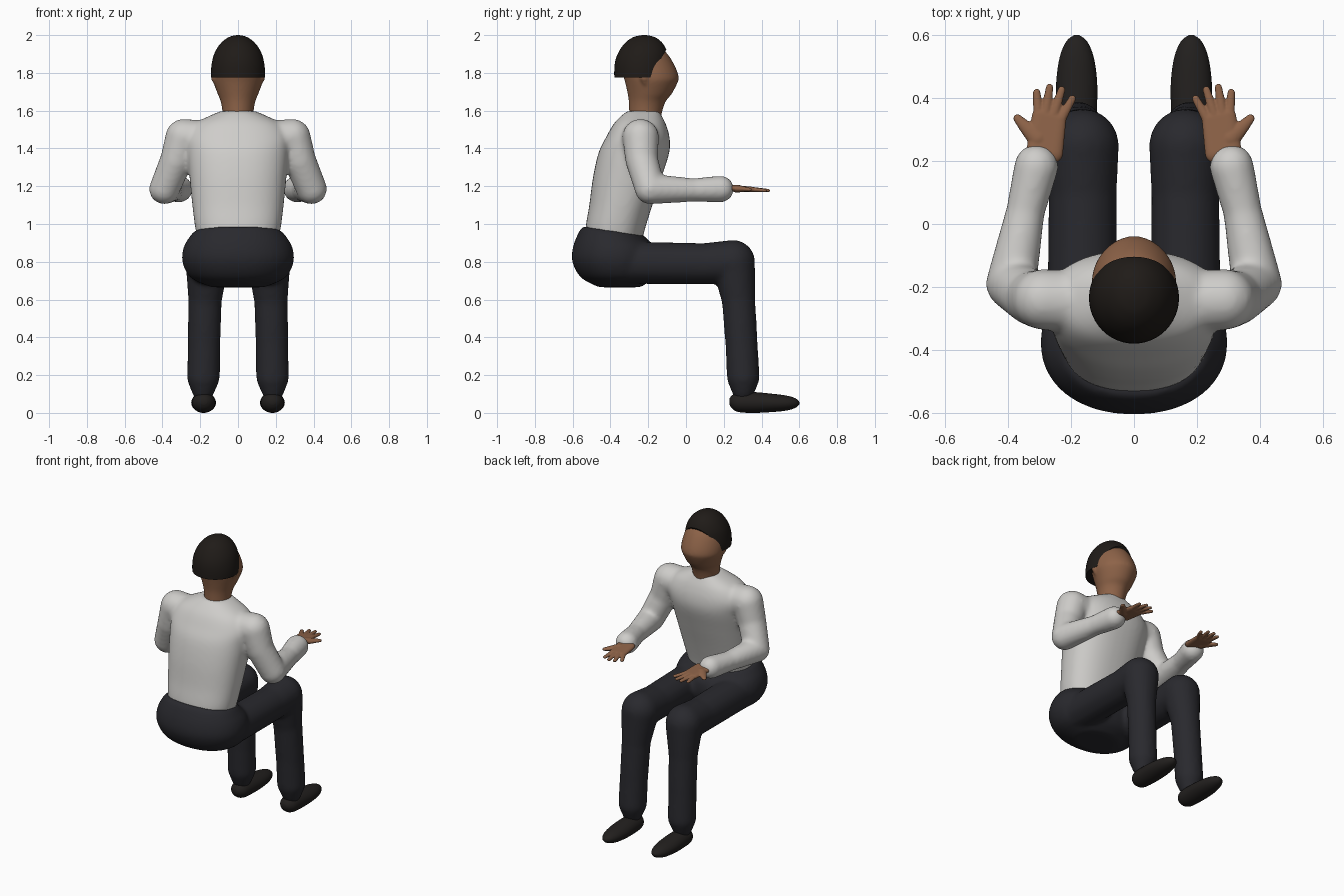
import bpy, bmesh, math
from mathutils import Vector

if "Cube" in bpy.data.objects:
    bpy.data.objects.remove(bpy.data.objects["Cube"])


def material(name, rgb):
    m = bpy.data.materials.new(name)
    m.diffuse_color = (*rgb, 1)
    m.use_nodes = True
    m.node_tree.nodes["Principled BSDF"].inputs["Base Color"].default_value = m.diffuse_color
    return m


SKIN = material("skin", (0.27, 0.125, 0.065))
CLOTH = material("light_cloth", (0.62, 0.61, 0.59))
DARK = material("dark_cloth", (0.022, 0.022, 0.027))
HAIR = material("dark_hair", (0.014, 0.011, 0.009))
LEATHER = material("dark_leather", (0.016, 0.014, 0.013))


def loft(bm, sections, axis="Z", power=2.0, seg=40, sub=4):
    """Sections: (along, cx, cross, half width, half depth, tilt), smoothed between."""
    rows = [Vector(s) for s in sections]
    smooth = []
    for i in range(len(rows) - 1):
        p0, p1 = rows[max(i - 1, 0)], rows[i]
        p2, p3 = rows[i + 1], rows[min(i + 2, len(rows) - 1)]
        for k in range(sub):
            t = k / sub
            smooth.append(0.5 * (2 * p1 + (p2 - p0) * t + (2 * p0 - 5 * p1 + 4 * p2 - p3) * t * t
                                 + (3 * p1 - p0 - 3 * p2 + p3) * t ** 3))
    smooth.append(rows[-1])
    rings = []
    for h, cx, c, a, b, tilt in smooth:
        ring = []
        for k in range(seg):
            w = 2 * math.pi * k / seg
            cs, sn = math.cos(w), math.sin(w)
            u = a * math.copysign(abs(cs) ** (2 / power), cs)
            v = b * math.copysign(abs(sn) ** (2 / power), sn)
            along = h + tilt * v
            co = (cx + u, c + v, along) if axis == "Z" else (cx + u, along, c + v)
            ring.append(bm.verts.new(co))
        rings.append(ring)
    faces = [bm.faces.new((r[k], r[(k + 1) % seg], q[(k + 1) % seg], q[k]))
             for r, q in zip(rings, rings[1:]) for k in range(seg)]
    faces += [bm.faces.new(rings[0][::-1]), bm.faces.new(rings[-1])]
    bmesh.ops.recalc_face_normals(bm, faces=faces)


def hull(bm, balls, flat=1.0):
    """Convex skin around balls (x, y, z, r)."""
    t = bmesh.new()
    for x, y, z, r in balls:
        made = bmesh.ops.create_icosphere(t, subdivisions=3, radius=r)
        for v in made["verts"]:
            v.co = (v.co.x + x, v.co.y + y, v.co.z * flat + z)
    bmesh.ops.delete(t, geom=t.edges[:], context="EDGES_FACES")
    bmesh.ops.convex_hull(t, input=t.verts[:])
    bmesh.ops.delete(t, geom=[v for v in t.verts if not v.link_faces], context="VERTS")
    bmesh.ops.recalc_face_normals(t, faces=t.faces[:])
    me = bpy.data.meshes.new("tmp")
    t.to_mesh(me)
    t.free()
    bm.from_mesh(me)
    bpy.data.meshes.remove(me)


def limb(bm, balls, side, flat=1.0):
    pts = [(side * x, y, z, r) for x, y, z, r in balls]
    for pair in zip(pts, pts[1:]):
        hull(bm, pair, flat)


def finish(name, bm, mat, voxel=None, smooth=0):
    me = bpy.data.meshes.new(name)
    for f in bm.faces:
        f.smooth = True
    bm.to_mesh(me)
    bm.free()
    me.materials.append(mat)
    ob = bpy.data.objects.new(name, me)
    bpy.context.collection.objects.link(ob)
    if voxel:
        r = ob.modifiers.new("blend", "REMESH")
        r.mode, r.voxel_size, r.use_smooth_shade = "VOXEL", voxel, True
        s = ob.modifiers.new("soften", "SMOOTH")
        s.factor, s.iterations = 0.5, smooth
    return ob


# Shirt: torso with two bent sleeves
bm = bmesh.new()
loft(bm, [(0.90, 0, -0.375, 0.205, 0.14, 0), (0.97, 0, -0.375, 0.225, 0.157, 0),
          (1.10, 0, -0.345, 0.242, 0.167, 0), (1.25, 0, -0.31, 0.257, 0.182, 0),
          (1.38, 0, -0.275, 0.27, 0.187, 0), (1.46, 0, -0.255, 0.275, 0.168, 0),
          (1.53, 0, -0.245, 0.23, 0.138, 0), (1.575, 0, -0.235, 0.145, 0.105, 0),
          (1.598, 0, -0.225, 0.09, 0.085, 0)], power=2.3)
for s in (1, -1):
    limb(bm, [(0.20, -0.245, 1.45, 0.10), (0.288, -0.24, 1.46, 0.097), (0.325, -0.235, 1.34, 0.087),
              (0.39, -0.19, 1.185, 0.081), (0.345, 0.04, 1.18, 0.062),
              (0.31, 0.183, 1.185, 0.071)], s)
finish("shirt", bm, CLOTH, 0.012, 10)

# Trousers: hips, thighs and shins
bm = bmesh.new()
loft(bm, [(0.665, 0, -0.35, 0.14, 0.11, 0), (0.715, 0, -0.365, 0.25, 0.19, 0),
          (0.80, 0, -0.375, 0.295, 0.227, 0), (0.88, 0, -0.38, 0.287, 0.218, 0),
          (0.94, 0, -0.385, 0.25, 0.18, -0.12), (0.965, 0, -0.385, 0.225, 0.16, -0.14)], power=2.15)
for s in (1, -1):
    limb(bm, [(0.165, -0.33, 0.795, 0.112), (0.163, 0.10, 0.79, 0.109), (0.163, 0.25, 0.80, 0.116),
              (0.174, 0.278, 0.60, 0.089), (0.18, 0.295, 0.35, 0.086), (0.183, 0.303, 0.19, 0.087),
              (0.185, 0.303, 0.12, 0.06)], s)
finish("trousers", bm, DARK, 0.012, 10)

# Shoes
for s, label in ((1, "right"), (-1, "left")):
    bm = bmesh.new()
    x = s * 0.182
    loft(bm, [(0.23, x, 0.06, 0.018, 0.015, 0), (0.245, x, 0.058, 0.04, 0.036, 0),
              (0.28, x, 0.056, 0.058, 0.052, 0), (0.36, x, 0.055, 0.064, 0.055, 0),
              (0.45, x, 0.053, 0.065, 0.049, 0), (0.53, x, 0.052, 0.054, 0.04, 0),
              (0.58, x, 0.052, 0.033, 0.025, 0), (0.60, x, 0.052, 0.008, 0.006, 0)], "Y")
    finish(label + "_shoe", bm, LEATHER)

# Hands, palms up with thumbs outward
for s, label in ((1, "right"), (-1, "left")):
    bm = bmesh.new()
    hull(bm, [(s * x, y, z, r) for x, y, z, r in
              ((0.31, 0.235, 1.19, 0.032), (0.257, 0.225, 1.19, 0.032),
               (0.298, 0.342, 1.183, 0.027), (0.24, 0.33, 1.183, 0.025))], 0.55)
    for ax, ay, bx, by in ((0.303, 0.345, 0.309, 0.418), (0.28, 0.355, 0.268, 0.434),
                           (0.254, 0.35, 0.230, 0.426), (0.234, 0.33, 0.196, 0.398)):
        limb(bm, [(ax, ay, 1.183, 0.017), (bx, by, 1.177, 0.012)], s, 0.75)
    limb(bm, [(0.305, 0.27, 1.187, 0.032), (0.348, 0.312, 1.184, 0.02),
              (0.37, 0.335, 1.182, 0.014)], s, 0.65)
    finish(label + "_hand", bm, SKIN, 0.004, 4)

# Head with neck and ears
bm = bmesh.new()
loft(bm, [(1.53, 0, -0.22, 0.08, 0.08, 0), (1.60, 0, -0.213, 0.083, 0.088, 0),
          (1.65, 0, -0.205, 0.092, 0.098, 0), (1.69, 0, -0.192, 0.108, 0.117, 0),
          (1.75, 0, -0.183, 0.13, 0.139, 0), (1.78, 0, -0.185, 0.134, 0.146, 0),
          (1.83, 0, -0.198, 0.13, 0.142, 0), (1.89, 0, -0.21, 0.115, 0.12, 0),
          (1.94, 0, -0.215, 0.085, 0.08, 0)], power=1.9)
for s in (1, -1):
    hull(bm, [(s * 0.12, -0.22, 1.775, 0.024), (s * 0.113, -0.215, 1.742, 0.014)])
finish("head", bm, SKIN, 0.008, 4)

# Hair cap, trimmed level at the nape and slanted at the temples
bm = bmesh.new()
loft(bm, [(1.72, 0, -0.235, 0.138, 0.142, 0), (1.80, 0, -0.235, 0.143, 0.145, 0),
          (1.86, 0, -0.233, 0.137, 0.142, 0), (1.91, 0, -0.228, 0.122, 0.129, 0),
          (1.955, 0, -0.224, 0.093, 0.102, 0), (1.985, 0, -0.222, 0.057, 0.065, 0),
          (1.997, 0, -0.221, 0.025, 0.03, 0), (2.0, 0, -0.22, 0.003, 0.003, 0)], seg=48)
for point, normal in (((0, 0, 1.775), (0, 0, -1)), ((0, -0.19, 1.775), (0, 0.155, -0.09))):
    bmesh.ops.bisect_plane(bm, geom=bm.verts[:] + bm.edges[:] + bm.faces[:],
                           plane_co=point, plane_no=normal, clear_outer=True)
    bmesh.ops.holes_fill(bm, edges=[e for e in bm.edges if e.is_boundary])
bmesh.ops.recalc_face_normals(bm, faces=bm.faces[:])
for e in bm.edges:
    if len(e.link_faces) == 2 and e.calc_face_angle() > 0.7:
        e.smooth = False
finish("hair", bm, HAIR)
